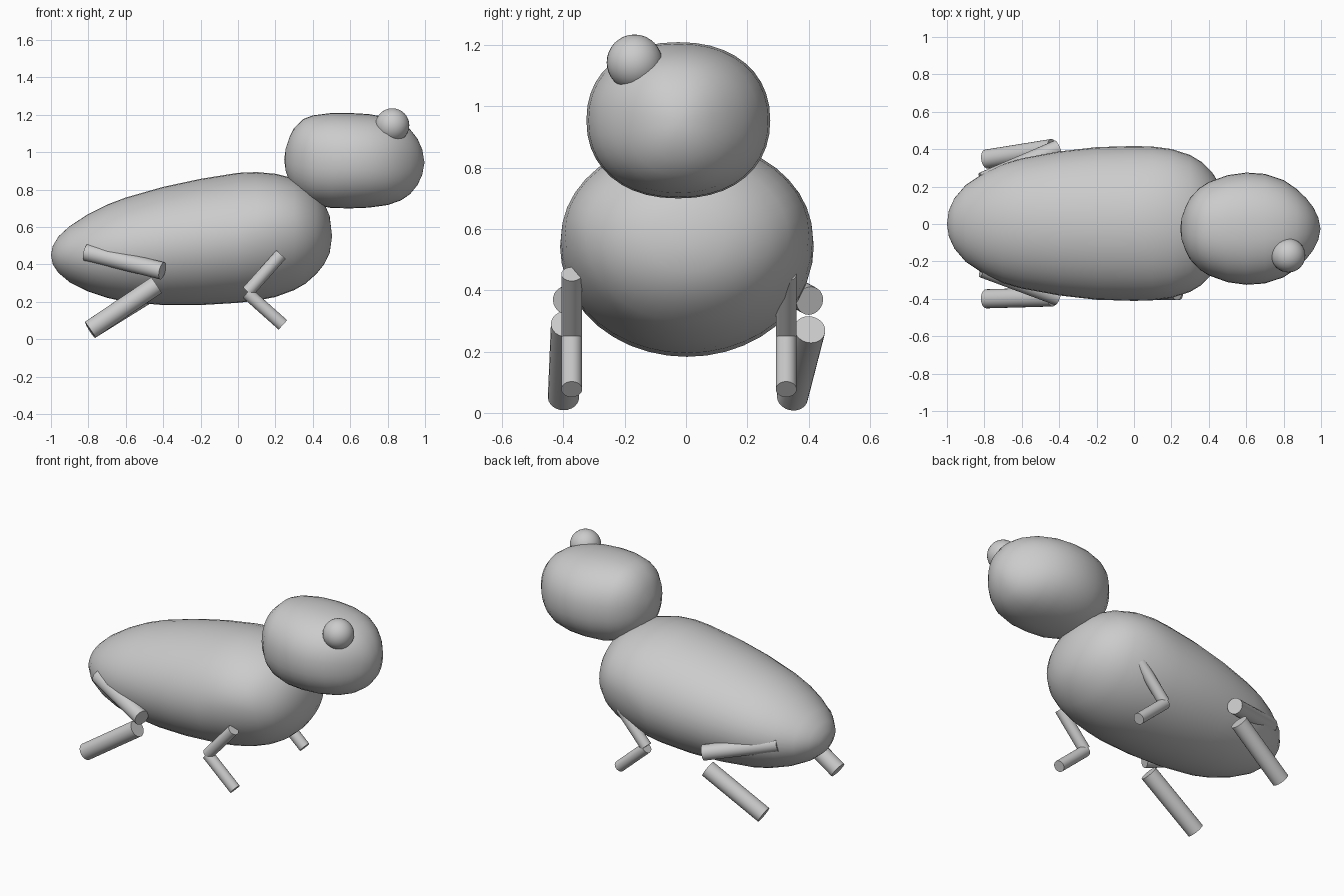
import bpy, bmesh, math
from mathutils import Vector

if "Cube" in bpy.data.objects:
    bpy.data.objects.remove(bpy.data.objects["Cube"])

grey = bpy.data.materials.new("plain grey")
grey.diffuse_color = (0.6, 0.6, 0.6, 1)
grey.use_nodes = True
grey.node_tree.nodes["Principled BSDF"].inputs["Base Color"].default_value = grey.diffuse_color


def finish(name, bm, angle=50):
    bmesh.ops.recalc_face_normals(bm, faces=bm.faces)
    me = bpy.data.meshes.new(name)
    bm.to_mesh(me)
    bm.free()
    me.materials.append(grey)
    ob = bpy.data.objects.new(name, me)
    bpy.context.collection.objects.link(ob)
    bpy.ops.object.select_all(action='DESELECT')
    ob.select_set(True)
    bpy.context.view_layer.objects.active = ob
    bpy.ops.object.shade_smooth_by_angle(angle=math.radians(angle))
    return ob


def loft(name, stations, tips, yc, power, n=40):
    """Skin oval sections (x, bottom, top, half width, height of widest point) between two tips."""
    bm = bmesh.new()
    rings = []
    for x, lo, hi, w, mid in stations:
        zc = lo + (hi - lo) * mid
        ring = []
        for i in range(n):
            a = 2 * math.pi * i / n
            c, s = math.cos(a), math.sin(a)
            y = math.copysign(abs(c) ** (2 / power), c) * w
            z = math.copysign(abs(s) ** (2 / power), s) * ((hi - zc) if s > 0 else (zc - lo))
            ring.append(bm.verts.new((x, yc + y, zc + z)))
        rings.append(ring)
    for a, b in zip(rings, rings[1:]):
        for i in range(n):
            j = (i + 1) % n
            bm.faces.new((a[i], a[j], b[j], b[i]))
    for ring, tip in ((rings[0], tips[0]), (rings[-1], tips[1])):
        v = bm.verts.new(tip)
        for i in range(n):
            bm.faces.new((ring[i], ring[(i + 1) % n], v))
    return finish(name, bm, 60)


def rod(name, a, b, r):
    """Flat-ended cylinder between two points."""
    a, b = Vector(a), Vector(b)
    bm = bmesh.new()
    bmesh.ops.create_cone(bm, cap_ends=True, segments=24, radius1=r, radius2=r, depth=(b - a).length)
    bm.transform((b - a).to_track_quat('Z', 'Y').to_matrix().to_4x4())
    bmesh.ops.translate(bm, verts=bm.verts, vec=(a + b) / 2)
    return finish(name, bm)


# Long egg-shaped body
loft("body", [
    (-0.99, 0.40, 0.50, 0.07, .5), (-0.96, 0.355, 0.55, 0.135, .5), (-0.90, 0.305, 0.605, 0.205, .5),
    (-0.80, 0.255, 0.67, 0.272, .5), (-0.70, 0.222, 0.72, 0.318, .5), (-0.60, 0.20, 0.758, 0.348, .5),
    (-0.40, 0.183, 0.815, 0.385, .5), (-0.20, 0.183, 0.858, 0.408, .5), (0.0, 0.195, 0.89, 0.414, .5),
    (0.10, 0.207, 0.894, 0.411, .53), (0.20, 0.226, 0.885, 0.398, .55), (0.30, 0.263, 0.86, 0.366, .55),
    (0.36, 0.297, 0.83, 0.33, .53), (0.42, 0.35, 0.785, 0.27, .5), (0.46, 0.40, 0.73, 0.205, .5),
    (0.49, 0.46, 0.66, 0.12, .5)],
    ((-1.0, 0, 0.45), (0.503, 0, 0.55)), 0.003, 2.0)

# Rounded head
loft("head", [
    (0.255, 0.90, 1.02, 0.06, .5), (0.275, 0.845, 1.08, 0.115, .5), (0.30, 0.80, 1.13, 0.165, .5),
    (0.35, 0.75, 1.178, 0.218, .5), (0.40, 0.722, 1.197, 0.25, .5), (0.50, 0.702, 1.21, 0.286, .5),
    (0.60, 0.70, 1.21, 0.30, .5), (0.70, 0.704, 1.204, 0.293, .5), (0.80, 0.718, 1.186, 0.26, .5),
    (0.87, 0.742, 1.158, 0.212, .5), (0.92, 0.776, 1.123, 0.164, .5), (0.96, 0.825, 1.072, 0.112, .5),
    (0.985, 0.88, 1.015, 0.06, .5)],
    ((0.247, -0.025, 0.96), (0.997, -0.025, 0.945)), -0.025, 2.2)

# Single round eye
bm = bmesh.new()
bmesh.ops.create_uvsphere(bm, u_segments=32, v_segments=16, radius=0.091)
bmesh.ops.translate(bm, verts=bm.verts, vec=(0.825, -0.168, 1.144))
finish("eye", bm)

# Legs, each a folded pair of rods
for side, s, hip, knee, foot, knee_z, fore in (
        ("near", -1, 0.24, 0.39, 0.40, 0.29, 0.373),
        ("far", 1, 0.23, 0.404, 0.347, 0.272, 0.327)):
    rod(side + "_hind_thigh", (-0.81, s * hip, 0.465), (-0.405, s * knee, 0.366), 0.047)
    rod(side + "_hind_shin", (-0.436, s * knee, knee_z), (-0.79, s * foot, 0.051), 0.051)
    rod(side + "_front_upper_leg", (0.23, s * fore, 0.453), (0.052, s * fore, 0.254), 0.034)
    rod(side + "_front_lower_leg", (0.048, s * fore, 0.248), (0.24, s * fore, 0.077), 0.034)
